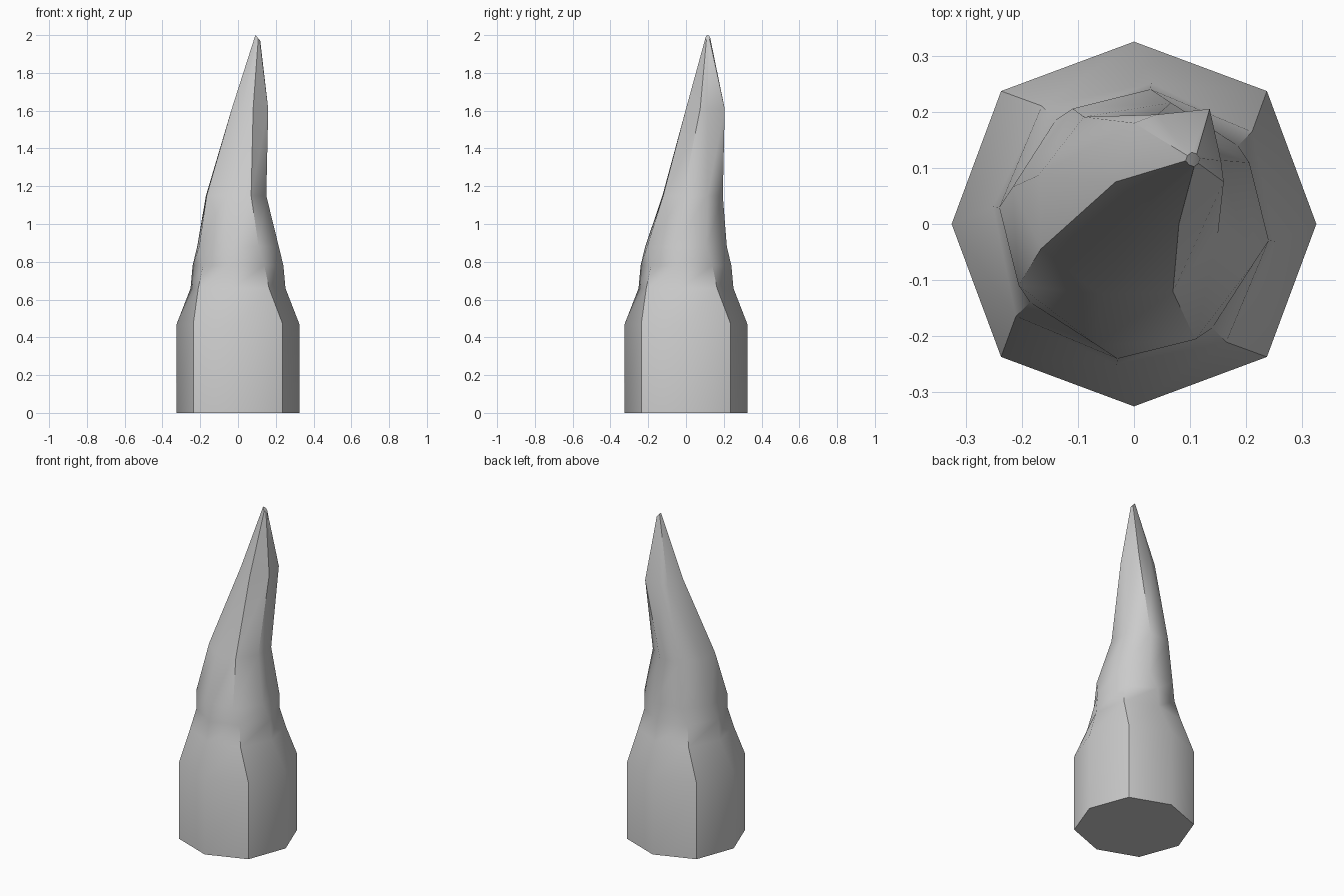
import bpy, bmesh
from math import radians, sin, cos

if "Cube" in bpy.data.objects:
    bpy.data.objects.remove(bpy.data.objects["Cube"])


def ring(z, corner_r, corner_deg, mid_r, mid_deg, cx=0.0, cy=0.0):
    """Eight-sided section: four corners alternating with four mid points."""
    pts = []
    for q in range(4):
        for r, a in ((corner_r, corner_deg), (mid_r, mid_deg)):
            t = radians(a + 90 * q)
            pts.append((cx + r * cos(t), cy + r * sin(t), z))
    return pts


# Sections from the straight base up through the twisting, leaning spike
sections = [
    ring(0.00, 0.335, -45, 0.325, 0),
    ring(0.47, 0.335, -45, 0.325, 0),
    ring(0.66, 0.267, -52, 0.253, -7),
    ring(0.78, 0.232, -53, 0.242, -7),
    ring(0.88, 0.233, -62, 0.226, -17),
    ring(1.15, 0.175, -63, 0.168, -18, -0.01, 0.035),
]
upper = [(.08, 0), (.16, .075), (.155, .113), (.135, .205),
         (.04, .195), (0, .18), (-.033, .075), (.02, .032)]
sections.append([(x, y, 1.61) for x, y in upper])

# Small slanted tip, highest at its front left
tip = ring(2.0, 0.013, -80, 0.012, -35, 0.105, 0.115)
sections.append([(x, y, 1.985 - 1.2 * (x - 0.105)) for x, y, z in tip])

# Skin the sections
bm = bmesh.new()
rows = [[bm.verts.new(p) for p in s] for s in sections]
for lo, hi in zip(rows, rows[1:]):
    for i in range(8):
        j = (i + 1) % 8
        bm.faces.new((lo[i], lo[j], hi[j], hi[i]))
bm.faces.new(rows[0][::-1])
bm.faces.new(rows[-1])
bmesh.ops.recalc_face_normals(bm, faces=bm.faces)

mesh = bpy.data.meshes.new("twisted_spike")
bm.to_mesh(mesh)
bm.free()
spike = bpy.data.objects.new("twisted_spike", mesh)
bpy.context.collection.objects.link(spike)

# Corners stay sharp, mid points blend
bpy.context.view_layer.objects.active = spike
spike.select_set(True)
bpy.ops.object.shade_smooth_by_angle(angle=radians(45))
